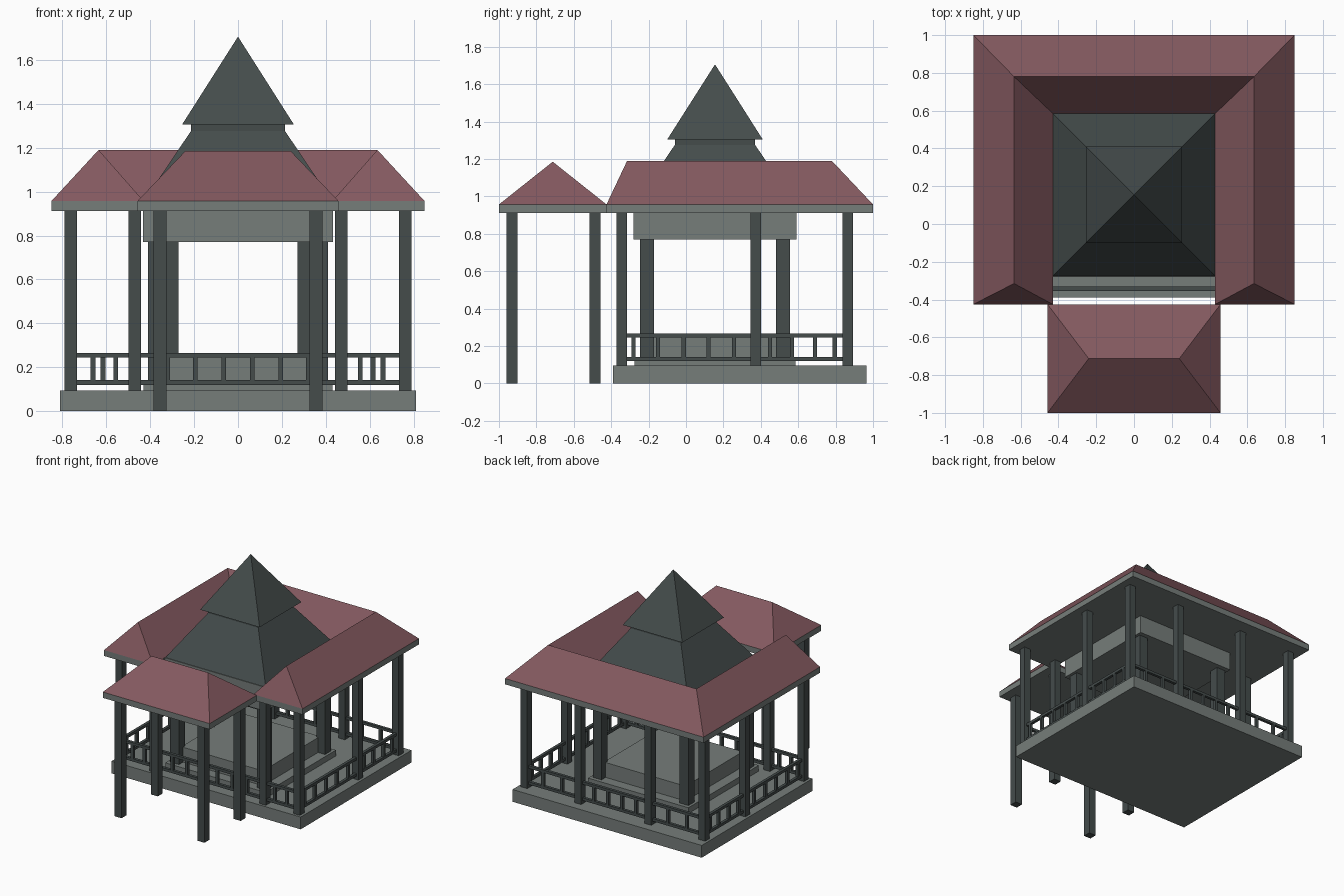
import bpy, bmesh

if "Cube" in bpy.data.objects:
    bpy.data.objects.remove(bpy.data.objects["Cube"])

def mat(name, rgb):
    m = bpy.data.materials.new(name)
    m.diffuse_color = (*rgb, 1)
    m.use_nodes = True
    m.node_tree.nodes["Principled BSDF"].inputs["Base Color"].default_value = m.diffuse_color
    return m

ROOF = mat("roof_red", (0.23, 0.10, 0.115))
DARK = mat("dark_slate", (0.058, 0.072, 0.071))
GRAY = mat("light_gray", (0.18, 0.205, 0.195))

def make(name, verts, faces, mats, eave=None):
    """Mesh object; faces whose centre is above the eave get the second material."""
    me = bpy.data.meshes.new(name)
    me.from_pydata(verts, [], faces)
    for m in mats:
        me.materials.append(m)
    bm = bmesh.new()
    bm.from_mesh(me)
    bmesh.ops.recalc_face_normals(bm, faces=bm.faces)
    bm.to_mesh(me)
    bm.free()
    if eave is not None:
        for p in me.polygons:
            p.material_index = 1 if p.center.z > eave + 0.01 else 0
    ob = bpy.data.objects.new(name, me)
    bpy.context.collection.objects.link(ob)
    return ob

def rings(name, levels, cy, mats, eave=None):
    """Stack of centred rectangles (half x, half y, z) joined into a closed solid."""
    v, f = [], []
    for hx, hy, z in levels:
        v += [(-hx, cy - hy, z), (hx, cy - hy, z), (hx, cy + hy, z), (-hx, cy + hy, z)]
    for k in range(len(levels) - 1):
        for i in range(4):
            j = (i + 1) % 4
            f.append((4*k + i, 4*k + j, 4*k + 4 + j, 4*k + 4 + i))
    n = len(v)
    f += [(3, 2, 1, 0), (n - 4, n - 3, n - 2, n - 1)]
    return make(name, v, f, mats, eave)

def box(name, x0, x1, y0, y1, z0, z1, m):
    ob = rings(name, [((x1-x0)/2, (y1-y0)/2, z0), ((x1-x0)/2, (y1-y0)/2, z1)],
               (y0+y1)/2, [m])
    ob.location.x = (x0 + x1) / 2
    return ob

def post(name, x, y, w, z0, z1):
    h = w / 2
    return box(name, x-h, x+h, y-h, y+h, z0, z1, DARK)

# Floor slab and two-step inner platform
CY = 0.155
box("floor_slab", -0.81, 0.81, -0.39, 0.965, 0, 0.095, GRAY)
box("platform_step", -0.43, 0.43, CY-0.43, CY+0.43, 0.095, 0.14, GRAY)
box("platform_top", -0.35, 0.35, CY-0.35, CY+0.35, 0.14, 0.255, GRAY)

# Posts: outer ring, inner four, porch four
XO, YF, YM, YB = 0.762, -0.343, 0.373, 0.866
for s in (-1, 1):
    for x, y in ((XO, YF), (0.47, YF), (XO, YM), (XO, YB), (0.30, YB)):
        post("outer_post", s*x, y, 0.056, 0.09, 0.915)
    for y in (CY-0.3625, CY+0.3625):
        post("inner_post", s*0.372, y, 0.075, 0.13, 0.78)
    for y in (-0.93, -0.487):
        post("porch_post", s*0.355, y, 0.06, 0, 0.915)

# Railings on all four sides
R = 0.011
for z0, z1 in ((0.12, 0.141), (0.245, 0.266)):
    for y in (YF, YB):
        box("rail", -XO, XO, y-R, y+R, z0, z1, DARK)
    for s in (-1, 1):
        box("rail", s*XO-R, s*XO+R, YF, YB, z0, z1, DARK)
for s in (-1, 1):
    for x in (0.065, 0.195, 0.32, 0.557, 0.66):
        post("front_baluster", s*x, YF, 0.022, 0.13, 0.25)
    for x in (0.06, 0.18, 0.453, 0.615):
        post("back_baluster", s*x, YB, 0.022, 0.13, 0.25)
    for y in (-0.28, -0.15, -0.012, 0.12, 0.257, 0.45, 0.567, 0.69, 0.795):
        post("side_baluster", s*XO, y, 0.022, 0.13, 0.25)

# Beam box under the central tower
box("tower_beam", -0.432, 0.432, CY-0.435, CY+0.435, 0.77, 0.955, GRAY)

# Tiered central tower roof
rings("tower_lower_roof", [(0.43, 0.43, 0.955), (0.215, 0.215, 1.275),
                           (0.215, 0.215, 1.31)], CY, [DARK])
rings("tower_spire", [(0.255, 0.255, 1.305), (0.0005, 0.0005, 1.705)], CY, [DARK])

# U-shaped hipped main roof: profile swept through four stations
EB, ET, RZ = 0.912, 0.957, 1.19
def station(s, yo, yr, yi):
    return [(s*0.85, yo, EB), (s*0.85, yo, ET), (s*0.635, yr, RZ),
            (s*0.43, yi, ET), (s*0.43, yi, EB)]
v = (station(-1, -0.425, -0.315, -0.425) + station(-1, 1, 0.78, 0.585)
     + station(1, 1, 0.78, 0.585) + station(1, -0.425, -0.315, -0.425))
f = []
for k in range(3):
    for i in range(5):
        j = (i + 1) % 5
        f.append((5*k + i, 5*k + j, 5*k + 5 + j, 5*k + 5 + i))
for b in (0, 15):
    f += [(b, b+1, b+3, b+4), (b+1, b+2, b+3)]
make("main_roof", v, f, [GRAY, ROOF], ET)

# Hipped porch roof
rings("porch_roof", [(0.458, 0.2875, EB), (0.458, 0.2875, ET), (0.24, 0.0005, 1.185)],
      -0.7125, [GRAY, ROOF], ET)
